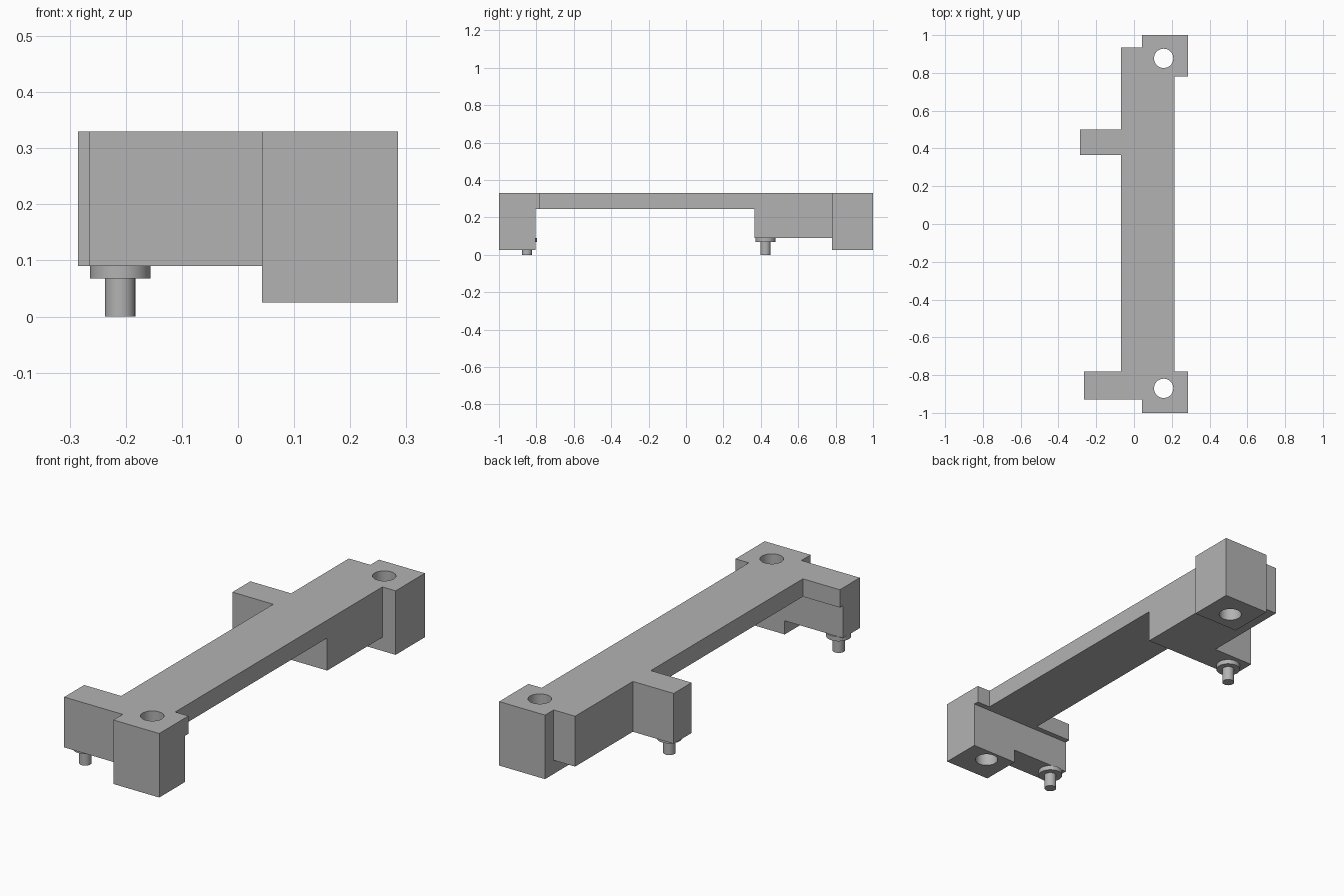
import bpy
import bmesh
import math
from mathutils import Matrix, Vector

default = bpy.data.objects.get("Cube")
if default:
    bpy.data.objects.remove(default, do_unlink=True)

grey = bpy.data.materials.new("plain_grey")
grey.use_nodes = True
colour = (0.45, 0.45, 0.45, 1)
grey.diffuse_color = colour
grey.node_tree.nodes["Principled BSDF"].inputs["Base Color"].default_value = colour


def make_object(name, bm):
    mesh = bpy.data.meshes.new(name)
    bm.to_mesh(mesh)
    bm.free()
    mesh.materials.append(grey)
    obj = bpy.data.objects.new(name, mesh)
    bpy.context.collection.objects.link(obj)
    return obj


def box(name, x, y, z):
    """Box from its (low, high) range on each axis."""
    low, high = map(Vector, zip(x, y, z))
    bm = bmesh.new()
    bmesh.ops.create_cube(bm, size=1, matrix=Matrix.Translation((low + high) / 2)
                          @ Matrix.Diagonal((*(high - low), 1)))
    return make_object(name, bm)


def cylinder(name, x, y, z, radius):
    bm = bmesh.new()
    bmesh.ops.create_cone(bm, cap_ends=True, segments=48, radius1=radius, radius2=radius,
                          depth=z[1] - z[0],
                          matrix=Matrix.Translation((x, y, sum(z) / 2)))
    return make_object(name, bm)


def select(obj):
    bpy.ops.object.select_all(action="DESELECT")
    obj.select_set(True)
    bpy.context.view_layer.objects.active = obj


def combine(target, tool, operation):
    """Apply a boolean and discard the tool."""
    tool.hide_render = True
    mod = target.modifiers.new(operation, "BOOLEAN")
    mod.operation = operation
    mod.solver = "EXACT"
    mod.object = tool
    select(target)
    bpy.ops.object.modifier_apply(modifier=mod.name)
    bpy.data.objects.remove(tool, do_unlink=True)


TOP, SLAB, ARM, FOOT = 0.33, 0.245, 0.09, 0.025
BAR_X = (-0.07, 0.215)
BLOCK_X = (0.043, 0.285)

# Long bar joined with its end blocks and side arms
body = box("bracket_body", BAR_X, (-0.93, 0.935), (SLAB, TOP))
for part in (
    ("deep_section", BAR_X, (0.365, 0.935), (ARM, TOP)),
    ("back_block", BLOCK_X, (0.78, 1.0), (FOOT, TOP)),
    ("back_arm", (-0.285, 0), (0.365, 0.5), (ARM, TOP)),
    ("front_ledge", BLOCK_X, (-1.0, -0.78), (SLAB, TOP)),
    ("front_block", BLOCK_X, (-1.0, -0.805), (FOOT, TOP)),
    ("front_arm_ledge", (-0.265, 0.1), (-0.93, -0.78), (SLAB, TOP)),
    ("front_arm", (-0.265, 0.1), (-0.93, -0.805), (ARM, TOP)),
):
    combine(body, box(*part), "UNION")

# Vertical screw holes through both end blocks
for y in (-0.87, 0.877):
    combine(body, cylinder("hole_cutter", 0.157, y, (-0.1, 0.5), 0.051), "DIFFERENCE")

# Locating pins with collars under the arms
parts = [body]
for end, y in (("front", -0.85), ("back", 0.425)):
    parts.append(cylinder(end + "_pin_collar", -0.21, y, (0.068, ARM), 0.054))
    parts.append(cylinder(end + "_pin", -0.21, y, (0, 0.075), 0.027))

for obj in parts:
    select(obj)
    bpy.ops.object.shade_smooth_by_angle(angle=math.radians(30))
